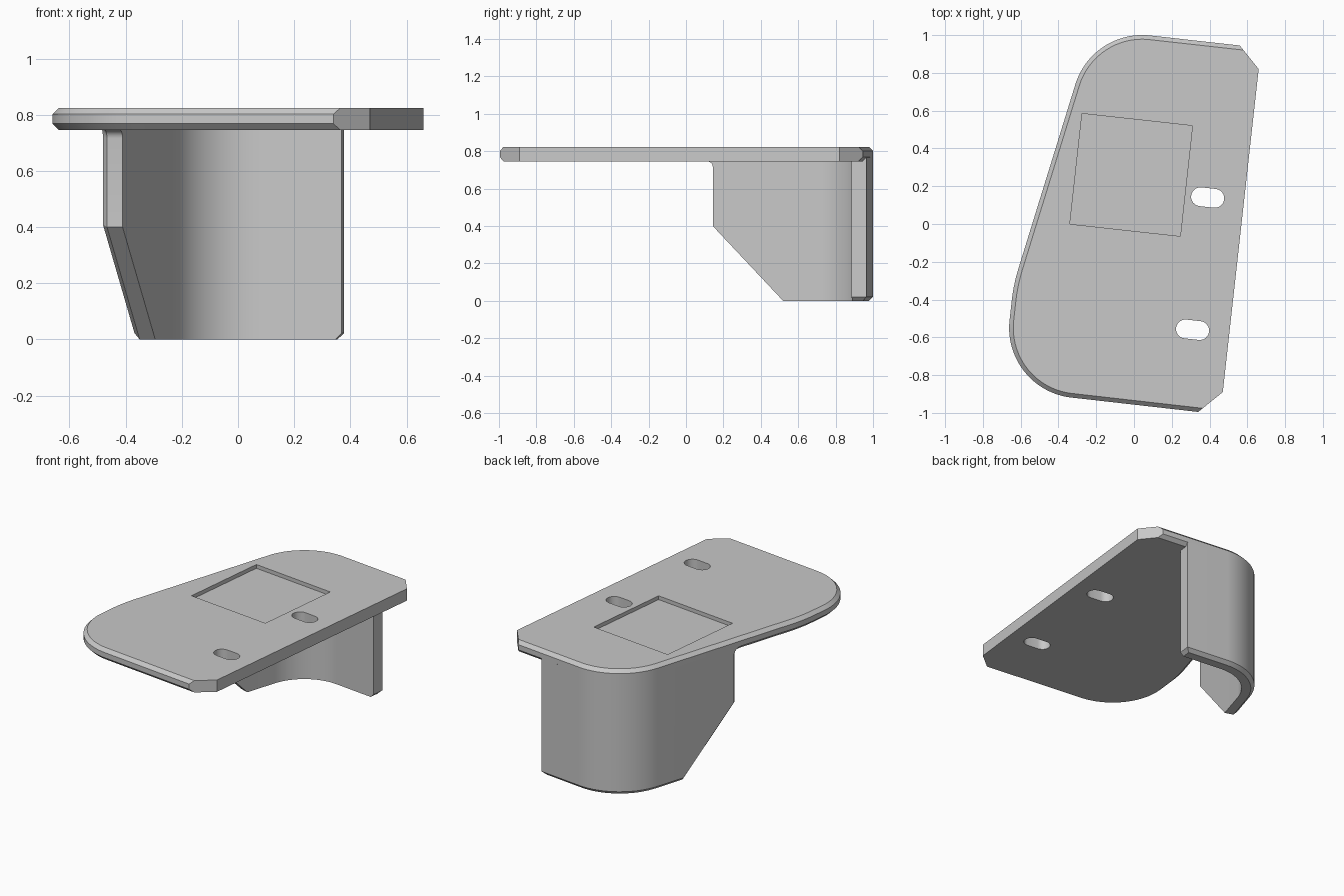
import bpy, bmesh, math
from mathutils import Vector, Matrix

if "Cube" in bpy.data.objects:
    bpy.data.objects.remove(bpy.data.objects["Cube"])

TILT = math.radians(-6.3)            # the whole bracket is turned slightly
BOTTOM, TOP = 0.746, 0.824           # plate heights
THICK, CHAMFER = 0.08, 0.022
FLUSH = BOTTOM + CHAMFER             # where wall and plate rim meet

grey = bpy.data.materials.new("plain grey")
grey.use_nodes = True
grey.diffuse_color = (0.58, 0.58, 0.58, 1)
grey.node_tree.nodes["Principled BSDF"].inputs["Base Color"].default_value = grey.diffuse_color


def make_object(name, bm):
    bmesh.ops.recalc_face_normals(bm, faces=bm.faces)
    mesh = bpy.data.meshes.new(name)
    bm.to_mesh(mesh)
    bm.free()
    mesh.materials.append(grey)
    obj = bpy.data.objects.new(name, mesh)
    bpy.context.collection.objects.link(obj)
    return obj


def fillet(before, corner, after, radius, steps):
    """Arc points rounding a corner, and the arc's centre."""
    a = (Vector(before) - Vector(corner)).normalized()
    b = (Vector(after) - Vector(corner)).normalized()
    half = a.angle(b) / 2
    centre = Vector(corner) + (a + b).normalized() * radius / math.sin(half)
    start = Vector(corner) + a * radius / math.tan(half) - centre
    end = Vector(corner) + b * radius / math.tan(half) - centre
    points = [centre + start.lerp(end, i / steps) for i in range(steps + 1)]
    return [centre + (p - centre).normalized() * radius for p in points], centre


def prism(points, z0, z1):
    bm = bmesh.new()
    base = bm.faces.new([bm.verts.new((p[0], p[1], z0)) for p in points])
    top = bmesh.ops.extrude_face_region(bm, geom=[base], use_keep_orig=True)["geom"]
    moved = [v for v in top if isinstance(v, bmesh.types.BMVert)]
    bmesh.ops.translate(bm, verts=moved, vec=(0, 0, z1 - z0))
    return bm


def chamfer(bm, edges):
    bmesh.ops.bevel(bm, geom=edges, offset=CHAMFER, offset_type='OFFSET', segments=1,
                    profile=0.5, affect='EDGES', clamp_overlap=False)


# Plate outline, from the back right corner round the rounded side
back, front = (0.56, 0.945), (0.34, -0.995)
back_corner, bend, front_corner = (-0.22, 1.032), (-0.638, -0.32), (-0.699, -0.877)
back_arc, arc_centre = fillet(back, back_corner, bend, 0.37, 20)
bend_arc, _ = fillet(back_corner, bend, front_corner, 0.9, 5)
front_arc, _ = fillet(bend, front_corner, front, 0.37, 22)
rounded = [Vector(back)] + back_arc + bend_arc + front_arc + [Vector(front)]
outline = rounded + [Vector((0.47, -0.89)), Vector((0.66, 0.82))]

# Plate with a chamfered rim on the rounded side only
bm = prism(outline, BOTTOM, TOP)


def on_rounded(v):
    return any((v.co.xy - p).length < 1e-4 for p in rounded)


straight = (Vector(back) + Vector(front)) / 2
rim = [e for e in bm.edges if all(on_rounded(v) for v in e.verts)
       and abs(e.verts[0].co.z - e.verts[1].co.z) < 1e-4]
chamfer(bm, rim)
plate = make_object("plate", bm)


def cut(points, centre, z0, z1):
    turn = Matrix.Rotation(TILT, 2)
    cutter = make_object("cutter", prism([turn @ Vector(p) + Vector(centre) for p in points], z0, z1))
    cutter.hide_render = True
    mod = plate.modifiers.new("cut", 'BOOLEAN')
    mod.operation, mod.solver, mod.object = 'DIFFERENCE', 'EXACT', cutter
    bpy.context.view_layer.objects.active = plate
    bpy.ops.object.modifier_apply(modifier=mod.name)
    bpy.data.objects.remove(cutter)


# Shallow square pocket
h = 0.294
cut([(-h, -h), (h, -h), (h, h), (-h, h)], (-0.015, 0.26), TOP - 0.025, TOP + 0.1)

# Two rounded slots right through the plate
r, reach = 0.05, 0.038
slot = []
for side in (1, -1):
    for i in range(13):
        a = math.pi * (i / 12 - 0.5)
        slot.append((side * (reach + r * math.cos(a)), side * r * math.sin(a)))
for centre in ((0.39, 0.14), (0.31, -0.56)):
    cut(slot, centre, BOTTOM - 0.1, TOP + 0.1)

# Curved wall: outer skin flush with the rim
side_dir = (Vector(bend) - Vector(back_corner)).normalized()


def on_side(y):
    t = (y - back_corner[1]) / side_dir.y
    return Vector(back_corner) + side_dir * t


end_y, slope_y, flare = 0.167, 0.543, 0.03
path = [Vector((0.378, 0.965))] + back_arc + [on_side(slope_y)]
bm = bmesh.new()
low = [bm.verts.new((p.x, p.y, 0)) for p in path]
high = [bm.verts.new((p.x, p.y, FLUSH)) for p in path]
for i in range(len(path) - 1):
    bm.faces.new((low[i], low[i + 1], high[i + 1], high[i]))

# Sloped end of the wall, flaring into the plate
profile = [(end_y, 0.4)]
for i in range(6):
    a = i / 5 * math.pi / 2
    profile.append((end_y - flare * (1 - math.cos(a)), BOTTOM - flare * (1 - math.sin(a))))
profile.append((end_y - flare, FLUSH))
tail = [bm.verts.new((*on_side(y), z)) for y, z in profile]
bm.faces.new([low[-1]] + tail + [high[-1]])
chain = low + tail[:-1]
bevelled = [bm.edges.get(pair) for pair in zip(chain, chain[1:])]

# Give the skin thickness towards the inside of the curve
first = back_arc[0] - arc_centre
last = back_arc[-1] - arc_centre
a_min, a_max = (math.atan2(v.y, v.x) for v in (first, last))
inner = {}
for v in list(bm.verts):
    d = v.co.xy - arc_centre
    a = min(max(math.atan2(d.y, d.x) % math.tau, a_min), a_max)
    inner[v] = bm.verts.new(v.co - Vector((math.cos(a), math.sin(a), 0)) * THICK)
border = [e for e in bm.edges if e.is_boundary]
for f in list(bm.faces):
    bm.faces.new([inner[v] for v in reversed(f.verts)])
for e in border:
    a, b = e.verts
    bm.faces.new((a, b, inner[b], inner[a]))
bevelled.append(bm.edges.get((low[0], inner[low[0]])))
bmesh.ops.recalc_face_normals(bm, faces=bm.faces)
chamfer(bm, bevelled)
wall = make_object("curved_wall", bm)

# Smooth the curves and keep the edges crisp
for obj in (plate, wall):
    bpy.ops.object.select_all(action='DESELECT')
    obj.select_set(True)
    bpy.context.view_layer.objects.active = obj
    bpy.ops.object.shade_smooth_by_angle(angle=math.radians(25))
